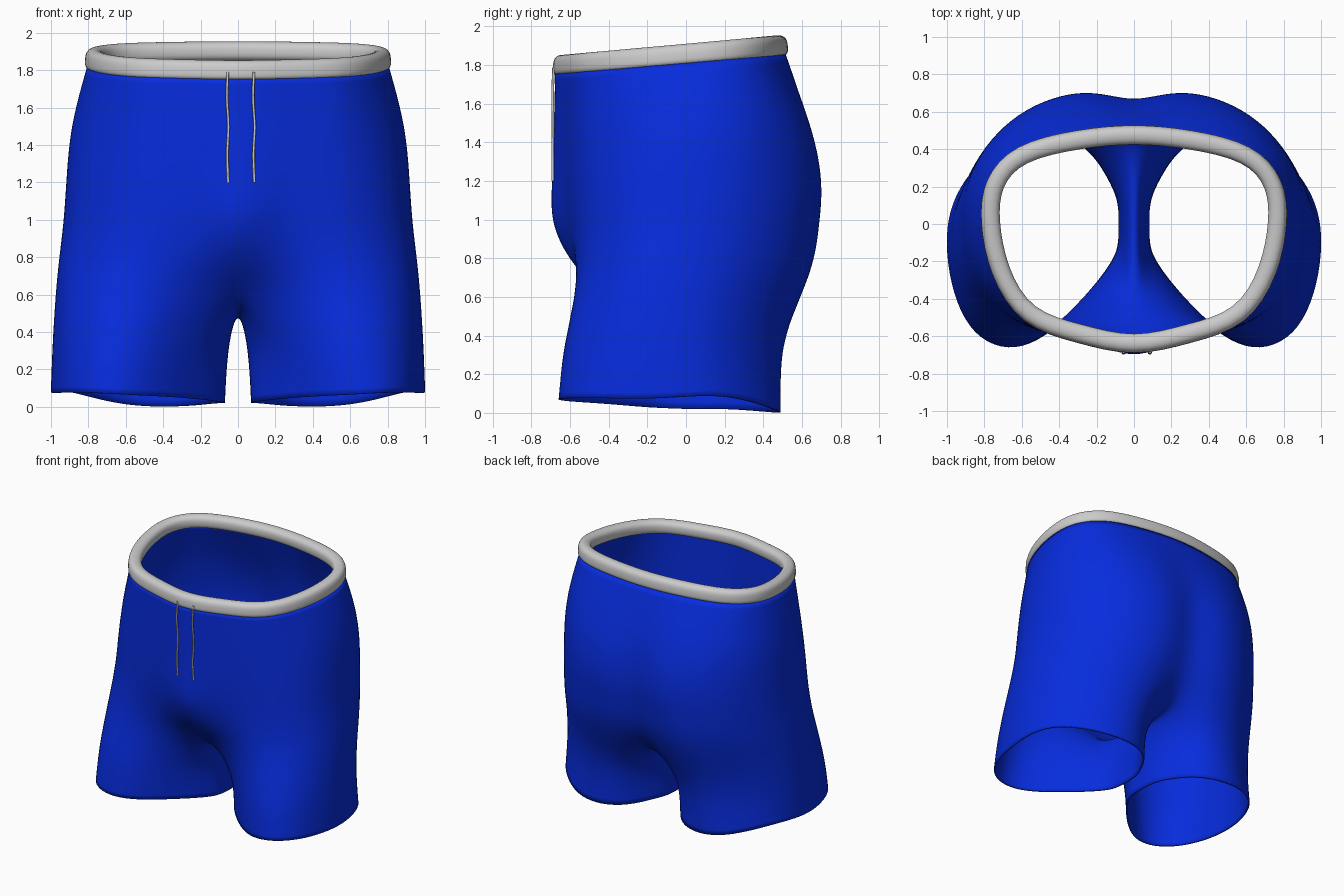
import bpy
from mathutils import Vector

if "Cube" in bpy.data.objects:
    bpy.data.objects.remove(bpy.data.objects["Cube"])

K = 1.022  # makes up for subdivision shrinkage


def make_object(name, verts, faces, color=None):
    mesh = bpy.data.meshes.new(name)
    mesh.from_pydata(verts, [], faces)
    mesh.update()
    ob = bpy.data.objects.new(name, mesh)
    bpy.context.collection.objects.link(ob)
    for p in mesh.polygons:
        p.use_smooth = True
    if color:
        mat = bpy.data.materials.new(name + "_colour")
        mat.diffuse_color = color
        mat.use_nodes = True
        mat.node_tree.nodes["Principled BSDF"].inputs["Base Color"].default_value = mat.diffuse_color
        mesh.materials.append(mat)
    return ob


def subdivide(ob, levels):
    m = ob.modifiers.new("Smooth", 'SUBSURF')
    m.levels = m.render_levels = levels


def waist_z(y):
    return 1.812 + 0.085 * y


# Half outlines from front centre round the side to back centre
waist = [(0, -.69), (.3, -.61), (.59, -.53), (.75, -.26), (.80, .02),
         (.78, .23), (.63, .41), (.3, .485), (0, .515)]
hip = [(0, -.695), (.3, -.61), (.60, -.54), (.82, -.28), (.895, 0),
       (.86, .29), (.64, .55), (.28, .66), (0, .61)]
seat = [(0, -.71), (.26, -.61), (.60, -.55), (.84, -.33), (.915, -.03),
        (.88, .29), (.62, .61), (.24, .735), (0, .63)]
pouch = [(0, -.735), (.2, -.60), (.58, -.56), (.85, -.35), (.93, -.06),
         (.89, .28), (.62, .60), (.24, .71), (0, .61)]
fold = [(0, -.60), (.22, -.54), (.57, -.58), (.87, -.38), (.965, -.09),
        (.90, .27), (.61, .59), (.25, .685), (0, .57)]
# Full leg outlines: the last three points run along the inner leg
thigh = [(0, -.42), (.24, -.47), (.57, -.62), (.88, -.45), (.985, -.1),
         (.91, .23), (.6, .53), (.25, .585), (0, .45),
         (0, .2), (0, 0), (0, -.2)]
knee = [(.11, -.22), (.26, -.43), (.57, -.69), (.89, -.54), (1, -.13),
        (.93, .2), (.6, .485), (.27, .49), (.12, .25),
        (.06, .12), (.055, 0), (.06, -.12)]
hem = [(.11, -.22), (.28, -.43), (.58, -.70), (.89, -.59), (1.005, -.14),
       (.95, .2), (.62, .51), (.27, .47), (.125, .25),
       (.07, .12), (.07, 0), (.07, -.12)]
thigh_z = [.62, .6, .58, .58, .58, .58, .55, .54, .56, .55, .55, .57]
hem_z = [.03, .05, .065, .085, .065, .11, .0, .0, .02, .02, .02, .025]

rings = [(waist, [waist_z(y) for x, y in waist]), (hip, [1.5] * 9),
         (seat, [1.2] * 9), (pouch, [.98] * 9), (fold, [.77] * 9),
         (thigh, thigh_z), (knee, [.32] * 12), (hem, hem_z)]
verts, starts, faces = [], [], []
for outline, heights in rings:
    starts.append(len(verts))
    for (x, y), z in zip(outline, heights):
        k = K if x > .2 or abs(y) > .45 else 1
        verts.append((x * k, y * k, z))
for r in range(7):
    a, b = starts[r], starts[r + 1]
    n = 8 if r < 5 else 12
    for j in range(n):
        i = j + 1 if r < 5 else (j + 1) % 12
        faces.append((b + j, b + i, a + i, a + j))

# Shorts fabric
shorts = make_object("shorts_fabric", verts, faces, (.002, .025, .72, 1))
mirror = shorts.modifiers.new("Mirror", 'MIRROR')
mirror.merge_threshold = .001
subdivide(shorts, 3)
thick = shorts.modifiers.new("Thickness", 'SOLIDIFY')
thick.thickness = .012
thick.offset = -1

# Waistband: rounded section (inward, up) swept round the waist
section = [(-.012, -.014), (-.012, .03), (-.008, .085), (.035, .104),
           (.09, .088), (.094, .04), (.085, -.008)]
path = [Vector((x * K, y * K)) for x, y in waist]
path += [Vector((-p.x, p.y)) for p in path[-2:0:-1]]
n, m = len(path), len(section)
verts, faces = [], []
for i, p in enumerate(path):
    t = (path[(i + 1) % n] - path[i - 1]).normalized()
    inward = Vector((-t.y, t.x))
    for d, h in section:
        q = p + inward * d
        verts.append((q.x, q.y, waist_z(p.y) + h))
    for j in range(m):
        k = (j + 1) % m
        ni = (i + 1) % n
        faces.append((i * m + j, ni * m + j, ni * m + k, i * m + k))
band = make_object("waistband", verts, faces)
subdivide(band, 2)

# Two hanging drawstrings
for name, x in (("left_drawstring", -.055), ("right_drawstring", .085)):
    curve = bpy.data.curves.new(name, 'CURVE')
    curve.dimensions = '3D'
    curve.bevel_depth = .007
    curve.bevel_resolution = 2
    curve.use_fill_caps = True
    sp = curve.splines.new('BEZIER')
    pts = [(0, -.685, 1.79), (-.004, -.69, 1.65), (.004, -.688, 1.5),
           (-.002, -.69, 1.35), (.003, -.69, 1.2)]
    sp.bezier_points.add(len(pts) - 1)
    for bp, (dx, y, z) in zip(sp.bezier_points, pts):
        bp.co = (x + dx, y, z)
        bp.handle_left_type = bp.handle_right_type = 'AUTO'
    bpy.context.collection.objects.link(bpy.data.objects.new(name, curve))
